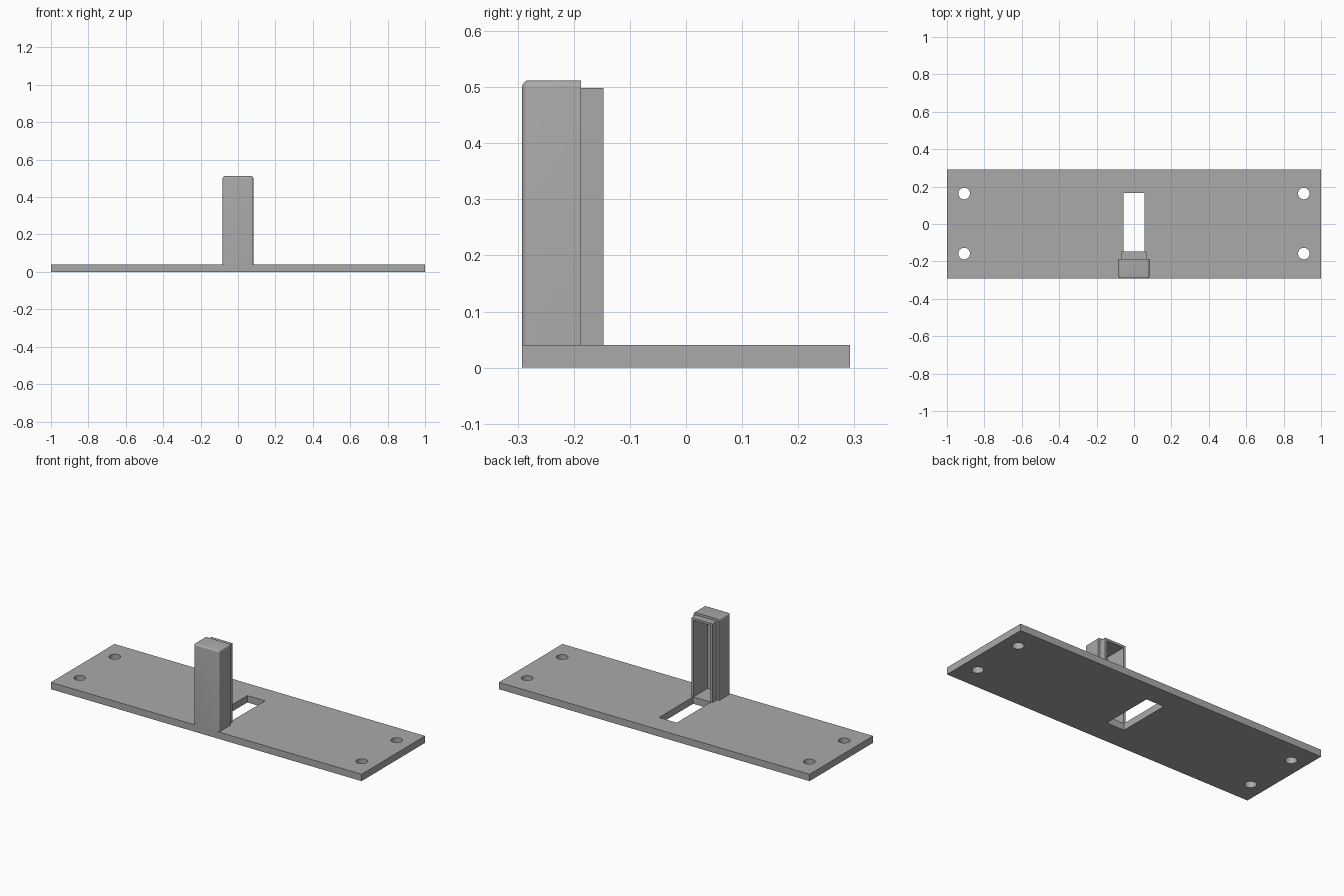
import bpy
import bmesh
from mathutils import Matrix, Vector

if "Cube" in bpy.data.objects:
    bpy.data.objects.remove(bpy.data.objects["Cube"], do_unlink=True)

grey = bpy.data.materials.new("plain grey")
grey.use_nodes = True
grey.diffuse_color = (0.4, 0.4, 0.4, 1)
grey.node_tree.nodes["Principled BSDF"].inputs["Base Color"].default_value = grey.diffuse_color


def finish(name, bm):
    mesh = bpy.data.meshes.new(name)
    bm.to_mesh(mesh)
    bm.free()
    mesh.materials.append(grey)
    obj = bpy.data.objects.new(name, mesh)
    bpy.context.collection.objects.link(obj)
    return obj


def box_mesh(low, high):
    low, high = Vector(low), Vector(high)
    bm = bmesh.new()
    place = Matrix.Translation((low + high) / 2) @ Matrix.Diagonal((*(high - low), 1))
    bmesh.ops.create_cube(bm, size=1, matrix=place)
    return bm


def box(name, low, high):
    return finish(name, box_mesh(low, high))


def combine(obj, tool, operation):
    """Apply a boolean and drop the tool object."""
    tool.hide_render = True
    mod = obj.modifiers.new("boolean", "BOOLEAN")
    mod.operation = operation
    mod.solver = "EXACT"
    mod.object = tool
    bpy.context.view_layer.objects.active = obj
    bpy.ops.object.modifier_apply(modifier=mod.name)
    bpy.data.objects.remove(tool, do_unlink=True)


def smooth(obj):
    bpy.ops.object.select_all(action="DESELECT")
    obj.select_set(True)
    bpy.context.view_layer.objects.active = obj
    bpy.ops.object.shade_smooth_by_angle(angle=0.6)


THICK = 0.04
FRONT = -0.292

# Base plate with a central slot and four screw holes
plate = box("base_plate", (-1, FRONT, 0), (1, -FRONT, THICK))
combine(plate, box("slot_cutter", (-0.057, -0.147, -0.1), (0.057, 0.167, 0.1)), "DIFFERENCE")
holes = bmesh.new()
for x in (-0.908, 0.908):
    for y in (-0.158, 0.163):
        bmesh.ops.create_cone(holes, cap_ends=True, segments=40, radius1=0.031, radius2=0.031,
                              depth=0.2, matrix=Matrix.Translation((x, y, 0)))
combine(plate, finish("hole_cutter", holes), "DIFFERENCE")
smooth(plate)

# Upright housing, rounded along its front corners and top
bm = box_mesh((-0.082, FRONT, THICK), (0.082, -0.187, 0.512))


def rounded(edge):
    a, b = (v.co for v in edge.verts)
    mid = (a + b) / 2
    at_back = mid.y > -0.19
    at_bottom = mid.z < THICK + 0.01
    at_front = mid.y < FRONT + 0.01
    at_top = mid.z > 0.5
    return not at_back and not at_bottom and (at_front or at_top)


bmesh.ops.bevel(bm, geom=[e for e in bm.edges if rounded(e)], offset=0.012,
                segments=5, profile=0.5, affect="EDGES")
housing = finish("upright_housing", bm)

# Narrower rim at the back of the housing, then the open cavity
combine(housing, box("rim", (-0.068, -0.2, THICK), (0.068, -0.147, 0.498)), "UNION")
combine(housing, box("cavity_cutter", (-0.055, -0.275, 0), (0.055, -0.1, 0.485)), "DIFFERENCE")
smooth(housing)
